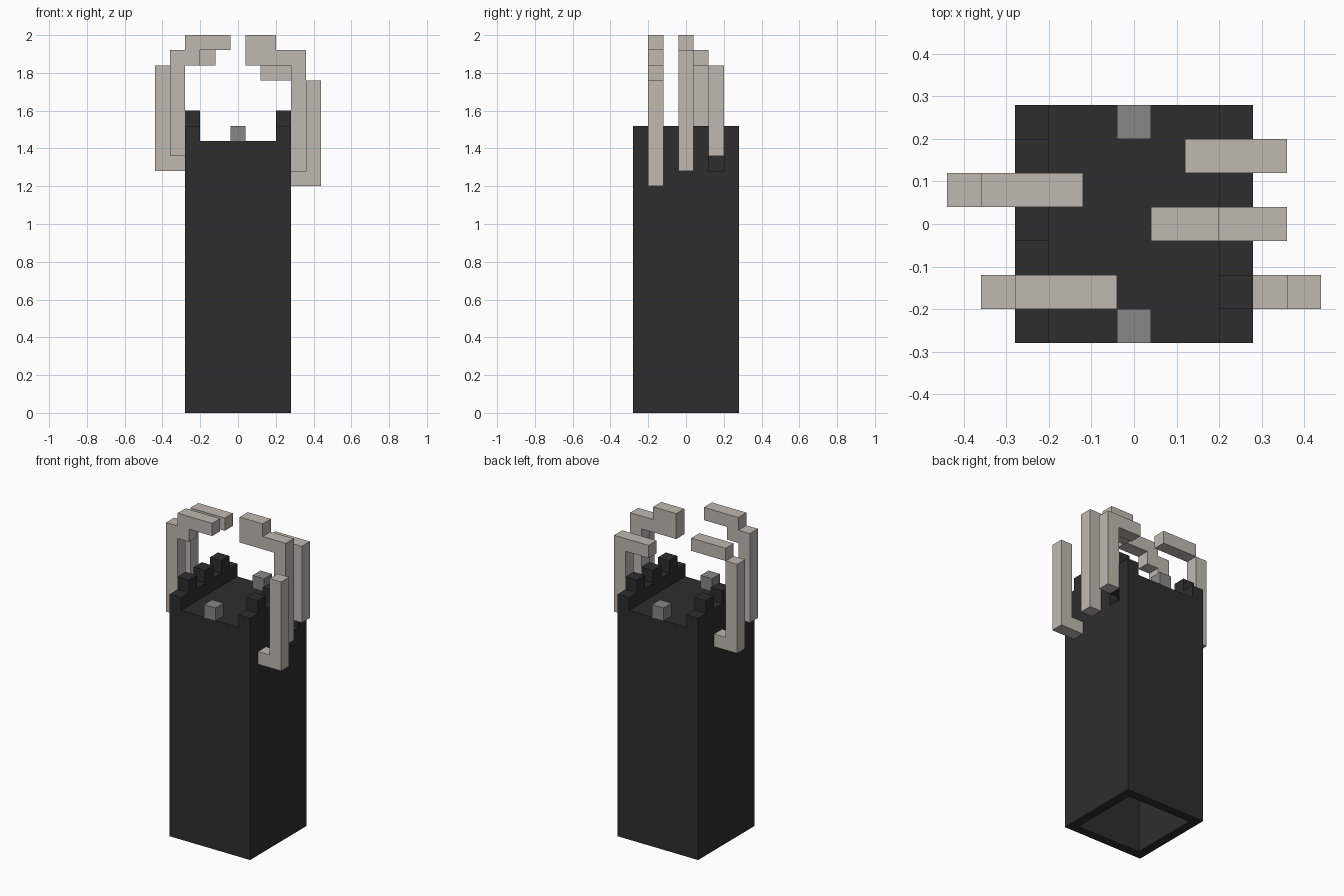
import bpy
import bmesh
from mathutils import Vector

U = 0.08  # edge length of one block

if "Cube" in bpy.data.objects:
    bpy.data.objects.remove(bpy.data.objects["Cube"], do_unlink=True)


def material(name, color):
    mat = bpy.data.materials.new(name)
    mat.use_nodes = True
    mat.diffuse_color = (*color, 1)
    mat.node_tree.nodes["Principled BSDF"].inputs["Base Color"].default_value = (*color, 1)
    return mat


charcoal = material("charcoal", (0.027, 0.027, 0.027))
bone = material("bone", (0.52, 0.485, 0.44))
grey = material("mid grey", (0.245, 0.245, 0.245))


def finish(name, bm, mat):
    bmesh.ops.recalc_face_normals(bm, faces=bm.faces)
    mesh = bpy.data.meshes.new(name)
    bm.to_mesh(mesh)
    bm.free()
    mesh.materials.append(mat)
    obj = bpy.data.objects.new(name, mesh)
    bpy.context.collection.objects.link(obj)
    return obj


def box_bmesh(low, high):
    """Box between two corners given in blocks."""
    bm = bmesh.new()
    bmesh.ops.create_cube(bm, size=1)
    low, high = Vector(low) * U, Vector(high) * U
    for v in bm.verts:
        v.co = (low + high) / 2 + v.co * (high - low)
    return bm


def prism(name, points, direction, mat):
    """Extrude a closed outline given in blocks."""
    bm = bmesh.new()
    face = bm.faces.new([bm.verts.new(Vector(p) * U) for p in points])
    grown = bmesh.ops.extrude_face_region(bm, geom=[face])["geom"]
    verts = [g for g in grown if isinstance(g, bmesh.types.BMVert)]
    bmesh.ops.translate(bm, verts=verts, vec=Vector(direction) * U)
    return finish(name, bm, mat)


# Hollow tower, open at the bottom
bm = box_bmesh((-3.5, -3.5, 0), (3.5, 3.5, 18))
base = min(bm.faces, key=lambda f: f.calc_center_median().z)
bmesh.ops.inset_region(bm, faces=[base], thickness=U)
for v in bmesh.ops.extrude_face_region(bm, geom=[base])["geom"]:
    if isinstance(v, bmesh.types.BMVert):
        v.co.z = 17 * U
bmesh.ops.delete(bm, geom=[base], context="FACES") if base.is_valid else None
tower = finish("tower", bm, charcoal)

# Small opening in the wall below the rear rib
cutter = finish("opening_cutter", box_bmesh((2.2, 1.5, 16), (3.8, 2.5, 17)), charcoal)
cutter.hide_render = True
cut = tower.modifiers.new("opening", "BOOLEAN")
cut.operation = "DIFFERENCE"
cut.solver = "EXACT"
cut.object = cutter
bpy.context.view_layer.update()
result = bpy.data.meshes.new_from_object(
    tower.evaluated_get(bpy.context.evaluated_depsgraph_get()))
tower.modifiers.clear()
tower.data = result
bpy.data.objects.remove(cutter, do_unlink=True)

# Notched parapets along both sides
for name, x in (("right_parapet", -3.5), ("left_parapet", 2.5)):
    outline = [(x, -3.5, 18)]
    for i in range(7):
        top = 19 + i % 2
        outline += [(x, i - 3.5, top), (x, i - 2.5, top)]
    outline.append((x, 3.5, 18))
    prism(name, outline, (1, 0, 0), charcoal)

# Small blocks at the front and back of the roof
for name, y in (("front_block", -3.5), ("back_block", 2.5)):
    finish(name, box_bmesh((-0.5, y, 18), (0.5, y + 1, 19)), grey)

# Curved ribs: name, side, front edge in y, outline as (distance from centre, height)
ribs = [
    ("left_front_rib", 1, -2.5,
     [(3.5, 15), (5.5, 15), (5.5, 22), (4.5, 22), (4.5, 16), (3.5, 16)]),
    ("left_middle_rib", 1, -0.5,
     [(3.5, 16), (4.5, 16), (4.5, 24), (2.5, 24), (2.5, 25), (0.5, 25), (0.5, 23), (3.5, 23)]),
    ("left_back_rib", 1, 1.5,
     [(3.5, 17), (4.5, 17), (4.5, 23), (1.5, 23), (1.5, 22), (3.5, 22)]),
    ("right_front_rib", -1, -2.5,
     [(3.5, 17), (4.5, 17), (4.5, 24), (3.5, 24), (3.5, 25), (0.5, 25),
      (0.5, 24), (2.5, 24), (2.5, 23), (3.5, 23)]),
    ("right_back_rib", -1, 0.5,
     [(3.5, 16), (5.5, 16), (5.5, 23), (4.5, 23), (4.5, 24), (1.5, 24),
      (1.5, 23), (4.5, 23), (4.5, 17), (3.5, 17)]),
]
for name, side, y, outline in ribs:
    prism(name, [(side * d, y, z) for d, z in outline], (0, 1, 0), bone)
